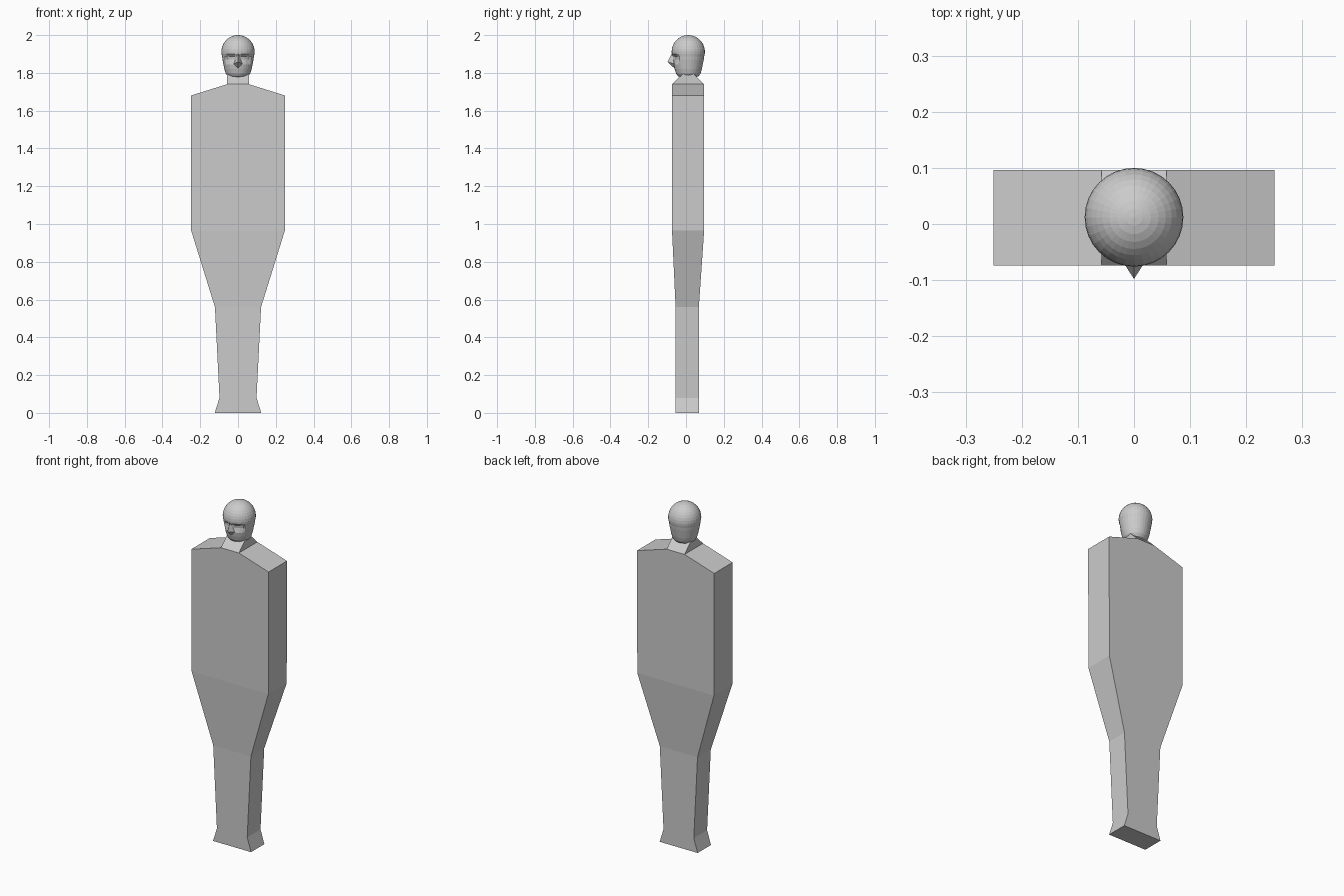
import bpy, bmesh
from math import sin, cos, pi, radians

if "Cube" in bpy.data.objects:
    bpy.data.objects.remove(bpy.data.objects["Cube"])


def finish(name, bm):
    bmesh.ops.recalc_face_normals(bm, faces=bm.faces)
    mesh = bpy.data.meshes.new(name)
    bm.to_mesh(mesh)
    bm.free()
    obj = bpy.data.objects.new(name, mesh)
    bpy.context.collection.objects.link(obj)
    return obj


def loft(name, rings):
    """Skin a stack of equal-length point rings and cap both ends."""
    bm = bmesh.new()
    rows = [[bm.verts.new(p) for p in ring] for ring in rings]
    n = len(rows[0])
    for a, b in zip(rows, rows[1:]):
        for i in range(n):
            j = (i + 1) % n
            bm.faces.new((a[i], a[j], b[j], b[i]))
    bm.faces.new(rows[0][::-1])
    bm.faces.new(rows[-1])
    return finish(name, bm)


def box_ring(z, w, y0, y1):
    return [(-w, y0, z), (w, y0, z), (w, y1, z), (-w, y1, z)]


# Slab body: feet, shins, tapering thighs, torso, sloping shoulders
loft("body", [box_ring(*s) for s in (
    (0.0, 0.123, -0.055, 0.068),
    (0.08, 0.098, -0.055, 0.068),
    (0.56, 0.122, -0.055, 0.068),
    (0.965, 0.248, -0.074, 0.096),
    (1.68, 0.25, -0.074, 0.096),
    (1.74, 0.058, -0.074, 0.096))])

# Wedge neck
loft("neck", [box_ring(1.74, 0.058, -0.074, 0.096),
              box_ring(1.80, 0.058, -0.012, 0.034)])

# Head: tapering jaw below a hemispherical crown, with recessed eyes
R, CY, CZ, SEG = 0.088, 0.012, 1.912, 32
profile = [(1.774, 0.034), (1.783, 0.055), (1.797, 0.065), (1.82, 0.072),
           (1.845, 0.077), (1.87, 0.082), (1.886, 0.084), (1.90, 0.087)]
profile += [(CZ + R * sin(a), R * cos(a))
            for a in (radians(10 * k) for k in range(9))]
profile.append((2.0, 0.002))
rings = []
for z, r in profile:
    ring = []
    for i in range(SEG):
        a = 2 * pi * i / SEG
        x, y = r * sin(a), CY - r * cos(a)
        if 1.865 < z < 1.89 and y < -0.02 and 0.008 < abs(x) < 0.066:
            y += 0.012
        ring.append((x, y, z))
    rings.append(ring)
loft("head", rings)

# Pointed nose
bm = bmesh.new()
bridge, tip, left, right, back = [bm.verts.new(p) for p in (
    (0, -0.073, 1.908), (0, -0.098, 1.858), (-0.023, -0.062, 1.848),
    (0.023, -0.062, 1.848), (0, -0.062, 1.825))]
for f in ((bridge, left, tip), (bridge, tip, right), (tip, left, back),
          (tip, back, right), (bridge, right, back, left)):
    bm.faces.new(f)
finish("nose", bm)
